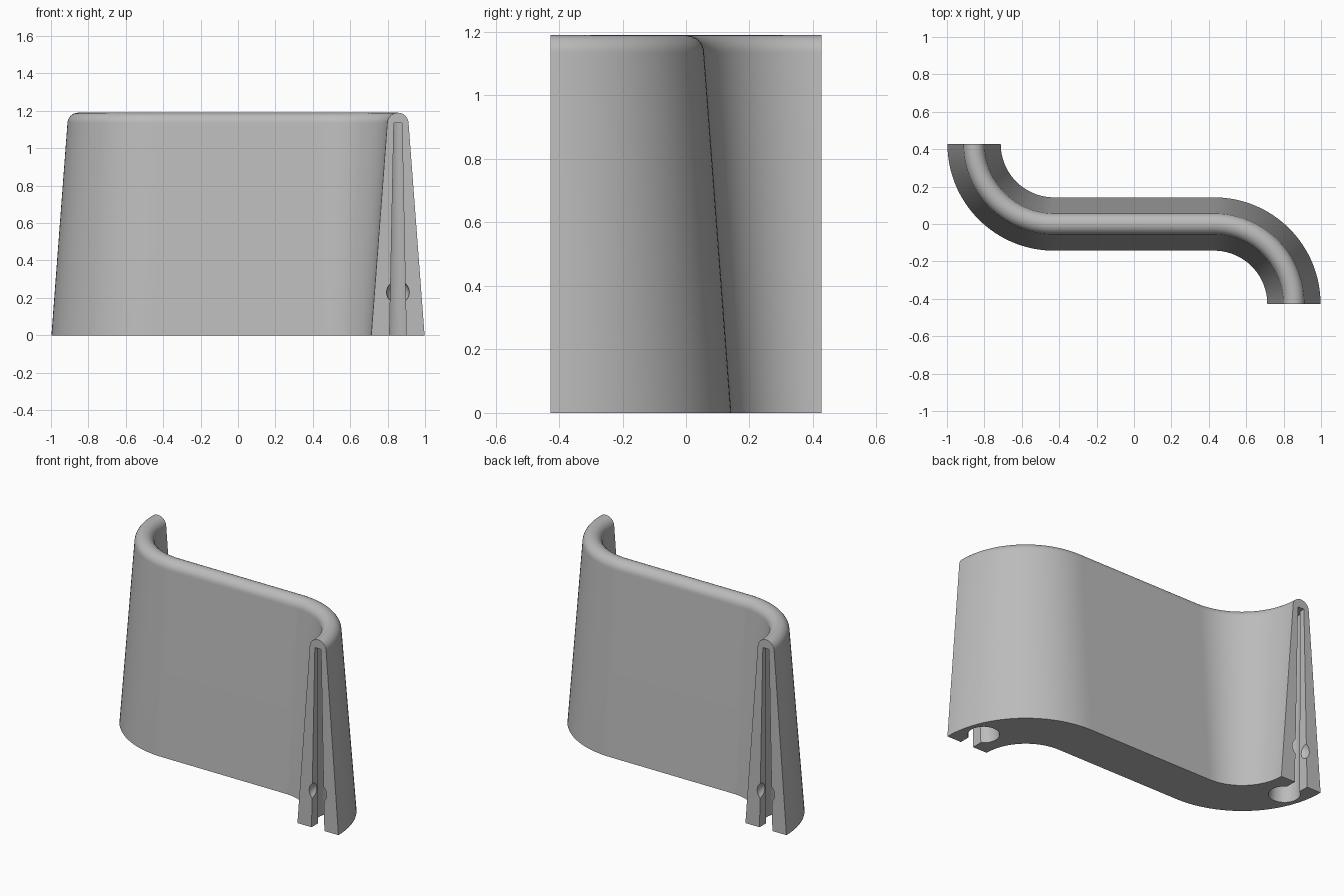
import bpy
import bmesh
from math import sin, cos, pi, radians
from mathutils import Vector

cube = bpy.data.objects.get("Cube")
if cube:
    bpy.data.objects.remove(cube)

BEND = 0.4275       # bend radius of the centre line
BASE = 0.1425       # half thickness at the floor
TOP = 0.057         # half thickness below the rounded rim
RIM = 1.133         # height where the rim rounding starts

grey = bpy.data.materials.new("plain_grey")
grey.use_nodes = True
grey.diffuse_color = (0.5, 0.5, 0.5, 1)
grey.node_tree.nodes["Principled BSDF"].inputs["Base Color"].default_value = (0.5, 0.5, 0.5, 1)


def loft(name, rings):
    """Closed solid through a list of equal-length point rings."""
    bm = bmesh.new()
    rows = [[bm.verts.new(p) for p in ring] for ring in rings]
    n = len(rows[0])
    for a, b in zip(rows, rows[1:]):
        for i in range(n):
            j = (i + 1) % n
            bm.faces.new((a[i], a[j], b[j], b[i]))
    bm.faces.new(rows[0])
    bm.faces.new(rows[-1])
    bmesh.ops.recalc_face_normals(bm, faces=bm.faces)
    mesh = bpy.data.meshes.new(name)
    bm.to_mesh(mesh)
    bm.free()
    mesh.materials.append(grey)
    obj = bpy.data.objects.new(name, mesh)
    bpy.context.collection.objects.link(obj)
    return obj


# S-shaped centre line as (point, sideways normal), half built and half rotated
STEPS = 32
half = []
for i in range(STEPS + 1):
    a = pi / 2 * i / STEPS
    n = Vector((cos(a), sin(a), 0))
    half.append((Vector((BEND, -BEND, 0)) + n * BEND, n))
path = half + [(-p, n) for p, n in reversed(half)]

# Tapered wall section with a round rim
section = [(BASE, 0)]
section += [(TOP * cos(pi * i / 16), RIM + TOP * sin(pi * i / 16)) for i in range(17)]
section += [(-BASE, 0)]
wall = loft("curved_wall", [[p + n * s + Vector((0, 0, z)) for s, z in section]
                            for p, n in path])

# Keyhole outline of the end slots: (sideways, depth)
NECK, BULB, DEPTH = 0.045, 0.09, 0.145
start = radians(-60)
outline = [(NECK, -0.03)]
outline += [(BULB * cos(start + (pi - 2 * start) * i / 24),
             DEPTH + BULB * sin(start + (pi - 2 * start) * i / 24)) for i in range(25)]
outline += [(-NECK, -0.03)]


def cut(cutter):
    cutter.hide_render = True
    cutter.hide_viewport = True
    mod = wall.modifiers.new(cutter.name, "BOOLEAN")
    mod.object = cutter
    mod.operation = "DIFFERENCE"
    mod.solver = "EXACT"


for side, label in ((1, "left"), (-1, "right")):
    # Slot narrows upwards with the wall
    rings = []
    for z, k in ((-0.02, 1.0), (1.135, 0.48)):
        rings.append([(side * (2 * BEND + s * k), side * (d * k - BEND), z)
                      for s, d in outline])
    cut(loft(label + "_slot_cutter", rings))

    # Round latch dimple at the slot mouth
    bm = bmesh.new()
    bmesh.ops.create_uvsphere(bm, u_segments=32, v_segments=16, radius=0.061)
    mesh = bpy.data.meshes.new(label + "_dimple_cutter")
    bm.to_mesh(mesh)
    bm.free()
    mesh.materials.append(grey)
    ball = bpy.data.objects.new(label + "_dimple_cutter", mesh)
    ball.location = (side * 2 * BEND, -side * BEND, 0.23)
    bpy.context.collection.objects.link(ball)
    cut(ball)

# Apply the cuts and smooth the curved faces
bpy.context.view_layer.update()
graph = bpy.context.evaluated_depsgraph_get()
carved = bpy.data.meshes.new_from_object(wall.evaluated_get(graph))
wall.modifiers.clear()
wall.data = carved
for obj in list(bpy.context.collection.objects):
    if obj.name.endswith("_cutter"):
        bpy.data.objects.remove(obj)
bpy.ops.object.select_all(action="DESELECT")
wall.select_set(True)
bpy.context.view_layer.objects.active = wall
bpy.ops.object.shade_smooth_by_angle(angle=radians(30))
